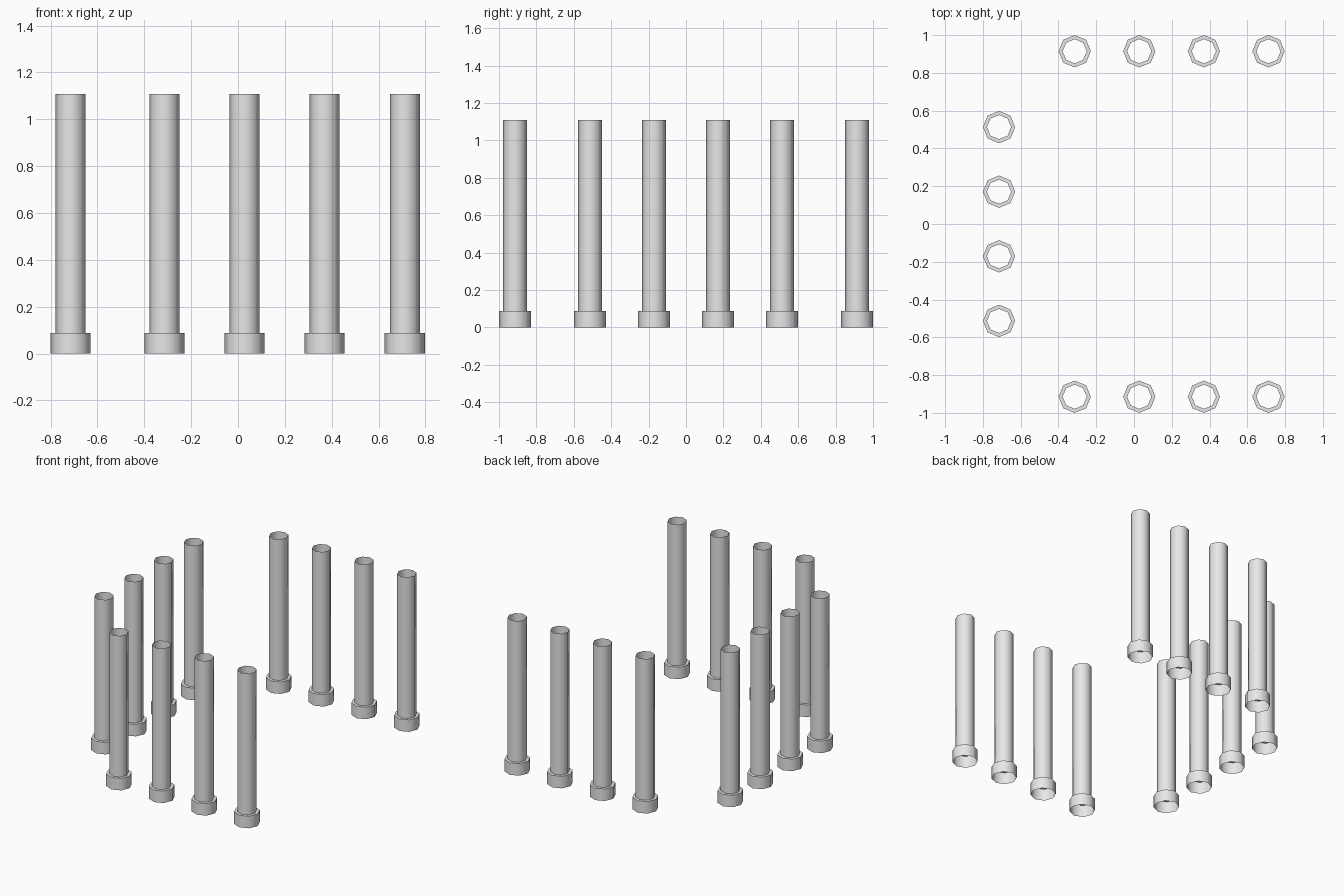
import bpy
import bmesh
from math import sin, cos, pi, radians

cube = bpy.data.objects.get("Cube")
if cube:
    bpy.data.objects.remove(cube, do_unlink=True)

# Plain grey material
grey = bpy.data.materials.new("plain_grey")
grey.use_nodes = True
colour = (0.8, 0.8, 0.8, 1.0)
grey.diffuse_color = colour
grey.node_tree.nodes["Principled BSDF"].inputs["Base Color"].default_value = colour

SIDES = 8
# Radius and height: wide foot, flat step, open hollow shaft
PROFILE = [(0.0855, 0), (0.0855, 0.087), (0.064, 0.087), (0.064, 1.109)]


def make_post_mesh():
    """Revolve the open profile into a thin-walled post."""
    bm = bmesh.new()
    rings = []
    for r, z in PROFILE:
        rings.append([bm.verts.new((r * cos(2 * pi * i / SIDES),
                                    r * sin(2 * pi * i / SIDES), z))
                      for i in range(SIDES)])
    for low, high in zip(rings, rings[1:]):
        for i in range(SIDES):
            j = (i + 1) % SIDES
            bm.faces.new((low[i], low[j], high[j], high[i]))
    mesh = bpy.data.meshes.new("post")
    bm.to_mesh(mesh)
    bm.free()
    mesh.materials.append(grey)
    mesh.shade_smooth()
    mesh.set_sharp_from_angle(angle=radians(60))
    return mesh


post_mesh = make_post_mesh()


def add_post(name, x, y):
    post = bpy.data.objects.new(name, post_mesh)
    post.location = (x, y, 0)
    bpy.context.collection.objects.link(post)


# Three rows of four evenly spaced posts, open on the left side
STEP = 0.342
for n in range(4):
    row_x = -0.314 + n * STEP
    add_post(f"front_post_{n + 1}", row_x, -0.9145)
    add_post(f"back_post_{n + 1}", row_x, 0.9145)
    add_post(f"right_post_{n + 1}", -0.7145, (n - 1.5) * STEP)
